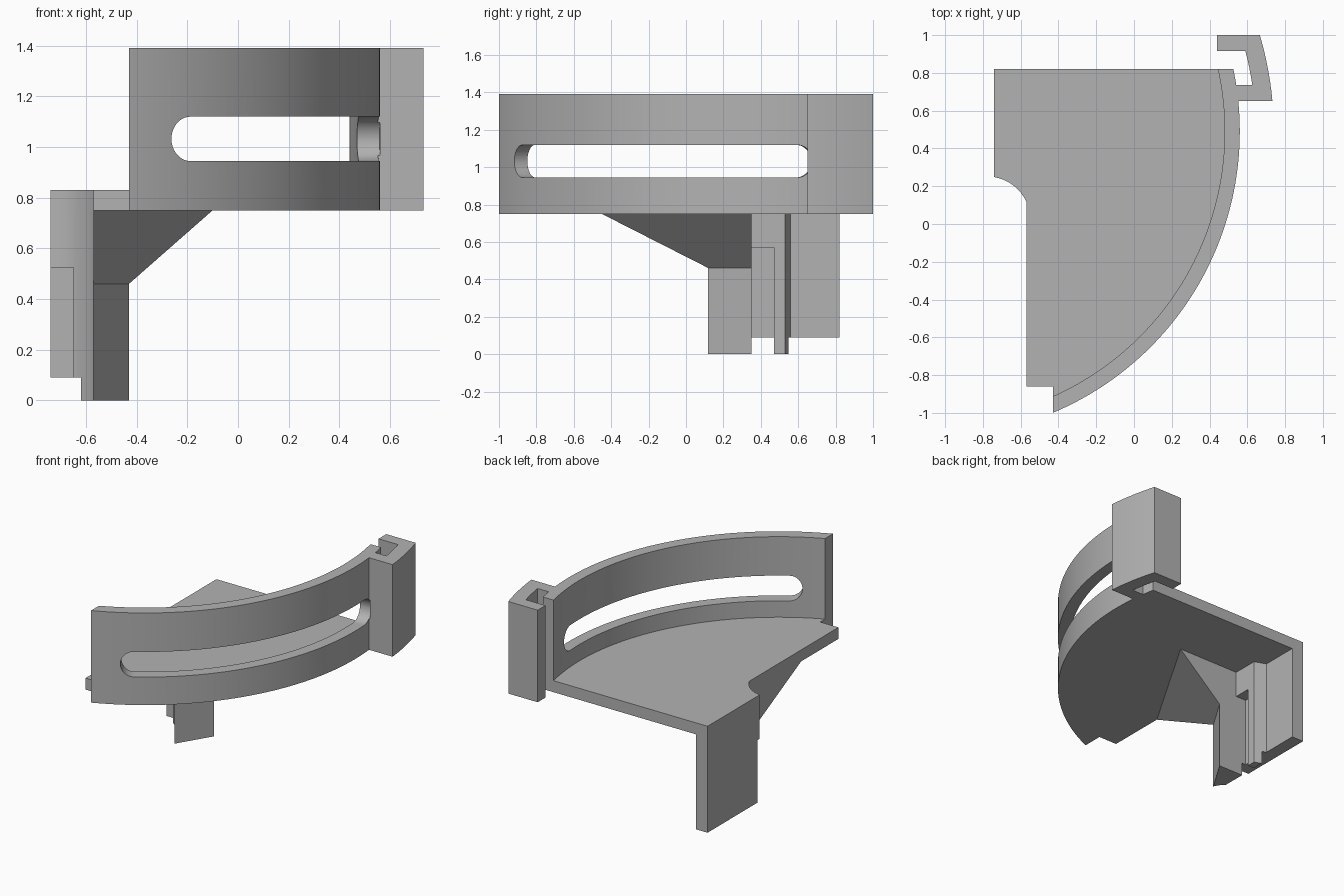
import bpy, bmesh, math

cube = bpy.data.objects.get("Cube")
if cube:
    bpy.data.objects.remove(cube, do_unlink=True)

GREY = (0.45, 0.45, 0.45, 1)
grey = bpy.data.materials.new("plain grey")
grey.use_nodes = True
grey.diffuse_color = GREY
grey.node_tree.nodes["Principled BSDF"].inputs["Base Color"].default_value = GREY

# Shared dimensions
CX, CY = -1.056, 0.49            # centre of all the large arcs
R_IN, R_OUT = 1.536, 1.616       # curved wall
R_HOOK_IN, R_HOOK_OUT = 1.70, 1.796
NX, NY, NR = -0.78, 0.02, 0.232  # round notch
UNDER, FLOOR, TOP = 0.75, 0.83, 1.39


def finish(name, bm):
    bmesh.ops.recalc_face_normals(bm, faces=bm.faces)
    mesh = bpy.data.meshes.new(name)
    bm.to_mesh(mesh)
    bm.free()
    mesh.materials.append(grey)
    obj = bpy.data.objects.new(name, mesh)
    bpy.context.collection.objects.link(obj)
    return obj


def loft(name, low, high, z0, z1):
    """Solid between two outlines with the same number of points."""
    bm = bmesh.new()
    a = [bm.verts.new((x, y, z0)) for x, y in low]
    b = [bm.verts.new((x, y, z1)) for x, y in high]
    n = len(a)
    bm.faces.new(a)
    bm.faces.new(b)
    for i in range(n):
        j = (i + 1) % n
        bm.faces.new((a[i], a[j], b[j], b[i]))
    return finish(name, bm)


def prism(name, pts, z0, z1):
    return loft(name, pts, pts, z0, z1)


def box(name, x0, x1, y0, y1, z0, z1):
    return prism(name, [(x0, y0), (x1, y0), (x1, y1), (x0, y1)], z0, z1)


def arc(cx, cy, r, a0, a1, n):
    return [(cx + r * math.cos(a0 + (a1 - a0) * i / n),
             cy + r * math.sin(a0 + (a1 - a0) * i / n)) for i in range(n + 1)]


def at_y(r, y):
    return math.asin((y - CY) / r)


def at_x(r, x):
    return -math.acos((x - CX) / r)


def big_arc(r, a0, a1, n):
    return arc(CX, CY, r, a0, a1, n)


def notch(x0, x1, n=8):
    return arc(NX, NY, NR, math.acos((x0 - NX) / NR), math.acos((x1 - NX) / NR), n)


def smooth(obj):
    bpy.ops.object.select_all(action='DESELECT')
    obj.select_set(True)
    bpy.context.view_layer.objects.active = obj
    bpy.ops.object.shade_smooth_by_angle(angle=math.radians(25))


# Curved wall with the hooked end in one profile
FRONT, BACK = -0.43, 0.82
profile = big_arc(R_OUT, at_x(R_OUT, FRONT), at_y(R_OUT, 0.65), 56)
profile += big_arc(R_HOOK_OUT, at_y(R_HOOK_OUT, 0.65), at_y(R_HOOK_OUT, 1.0), 10)
profile += [(0.44, 1.0), (0.44, 0.915)]
profile += big_arc(R_HOOK_IN, at_y(R_HOOK_IN, 0.915), at_y(R_HOOK_IN, 0.735), 6)
profile += big_arc(R_OUT, at_y(R_OUT, 0.735), at_y(R_OUT, BACK), 4)
profile += big_arc(R_IN, at_y(R_IN, BACK), at_x(R_IN, FRONT), 60)
wall = prism("curved_wall", profile, UNDER, TOP)

# Long round-ended slot through the wall
SLOT_Z, SLOT_H = 1.032, 0.0875
a0, a1 = math.radians(-60.6), math.radians(6.7)
cap = SLOT_H / R_OUT
columns = []
for i in range(11):
    t = math.pi / 2 * i / 10
    columns.append((a0 + cap * (1 - math.cos(t)), max(SLOT_H * math.sin(t), 0.002)))
columns += [(a0 + cap + (a1 - a0 - 2 * cap) * i / 50, SLOT_H) for i in range(1, 50)]
columns += [(a0 + a1 - a, h) for a, h in reversed(columns[:11])]
bm = bmesh.new()
rings = []
for a, h in columns:
    rings.append([bm.verts.new((CX + r * math.cos(a), CY + r * math.sin(a), SLOT_Z + s * h))
                  for r, s in ((1.48, -1), (1.625, -1), (1.625, 1), (1.48, 1))])
for p, q in zip(rings, rings[1:]):
    for k in range(4):
        m = (k + 1) % 4
        bm.faces.new((p[k], p[m], q[m], q[k]))
bm.faces.new(rings[0])
bm.faces.new(rings[-1])
cutter = finish("slot_cutter", bm)
cut = wall.modifiers.new("slot", 'BOOLEAN')
cut.operation = 'DIFFERENCE'
cut.solver = 'EXACT'
cut.object = cutter
bpy.context.view_layer.objects.active = wall
bpy.ops.object.modifier_apply(modifier=cut.name)
bpy.data.objects.remove(cutter, do_unlink=True)
smooth(wall)

# Floor plate, tucked slightly into the wall
r = R_IN + 0.02
floor = [(-0.74, BACK)] + notch(-0.74, -0.57) + [(-0.57, -0.86), (FRONT, -0.86)]
floor += big_arc(r, at_x(r, FRONT), at_y(r, BACK), 60)
smooth(prism("floor_plate", floor, UNDER, FLOOR))

# Side leg: notched upper part and flat lower part
LEG_IN = -0.65
smooth(prism("leg_upper", [(-0.74, BACK)] + notch(-0.74, LEG_IN) + [(LEG_IN, BACK)],
             0.525, UNDER))
box("leg_lower", -0.74, LEG_IN, 0.27, BACK, 0.09, 0.525)

# Triangular post with a flared bracket under the floor
post = [(-0.57, 0.12), (-0.43, 0.35), (-0.57, 0.35)]
prism("post", post, 0, 0.46)
loft("flared_bracket", post, [(-0.57, -0.45), (-0.1, 0.35), (-0.57, 0.35)], 0.46, UNDER)

# Web between post and leg, stepped back at the foot
for name, x, z0, z1 in (("web", LEG_IN, 0.09, UNDER), ("web_foot", -0.62, 0, 0.09)):
    smooth(prism(name, notch(x, -0.57) + [(-0.57, 0.35), (x, 0.35)], z0, z1))
    rib_back = 0.53 + (-0.57 - x) * 0.375
    prism(name + "_rib", [(x, 0.47), (-0.57, 0.47), (-0.57, 0.53), (x, rib_back)], z0, z1)

# Bridge above the gap
box("bridge", LEG_IN, -0.57, 0.35, 0.47, 0.57, UNDER)
